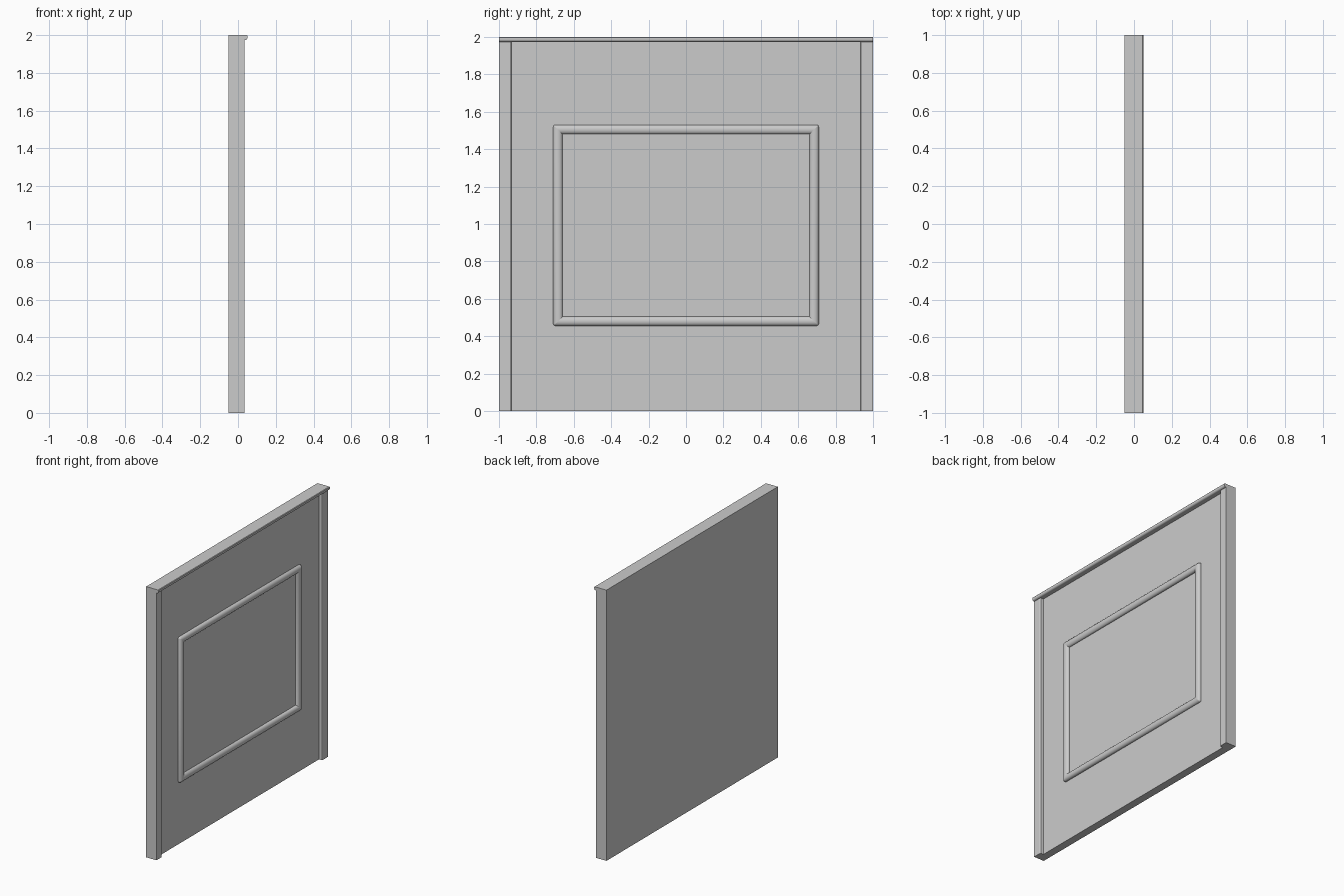
import bpy, bmesh, math

if "Cube" in bpy.data.objects:
    bpy.data.objects.remove(bpy.data.objects["Cube"])

BACK, FACE, STILE, FRONT = -0.05, 0.008, 0.034, 0.05


def make(name, rings, cap=True, closed=False, smooth=False):
    """Skin a list of equal-length closed rings into a mesh object."""
    bm = bmesh.new()
    vs = [[bm.verts.new(p) for p in r] for r in rings]
    n = len(rings[0])
    for i in range(len(vs) if closed else len(vs) - 1):
        a, b = vs[i], vs[(i + 1) % len(vs)]
        for j in range(n):
            k = (j + 1) % n
            bm.faces.new((a[j], a[k], b[k], b[j]))
    if cap and not closed:
        bm.faces.new(vs[0])
        bm.faces.new(vs[-1])
    bmesh.ops.recalc_face_normals(bm, faces=bm.faces)
    me = bpy.data.meshes.new(name)
    bm.to_mesh(me)
    bm.free()
    ob = bpy.data.objects.new(name, me)
    bpy.context.collection.objects.link(ob)
    if smooth:
        bpy.context.view_layer.objects.active = ob
        ob.select_set(True)
        bpy.ops.object.shade_smooth_by_angle(angle=math.radians(40))
        ob.select_set(False)
    return ob


# Wall slab with raised edge stiles, extruded from its plan outline
half = [(STILE, 1), (STILE, 0.942), (STILE - 0.004, 0.935), (FACE, 0.933)]
plan = [(BACK, -1), (BACK, 1)] + half + [(x, -y) for x, y in reversed(half)]
make("wall_panel", [[(x, y, z) for x, y in plan] for z in (0, 2)])

# Rounded top rail running the full width
rail = [(FACE - 0.002, 2), (FRONT - 0.004, 2), (FRONT, 1.996)]
cx, cz, r = FRONT - 0.013, 1.987, 0.013
rail += [(cx + r * math.cos(t), cz - r * math.sin(t))
         for t in [i * math.pi / 12 for i in range(7)]]
rail += [(FACE - 0.002, cz - r)]
make("top_rail", [[(x, y, z) for x, z in rail] for y in (-1, 1)], smooth=True)

# Picture-frame moulding: rounded profile swept round mitred rectangle
W, H = 0.05, 0.024
profile = [(0, -0.003), (0, 0.004)]
profile += [(W / 2 - W / 2 * math.cos(t), 0.004 + (H - 0.004) * math.sin(t))
            for t in [i * math.pi / 12 for i in range(1, 12)]]
profile += [(W, 0.004), (W, -0.003)]
Y, Z0, Z1, R = 0.71, 0.455, 1.53, 0.012
rings = []
for q, (sy, sz) in enumerate([(1, 1), (-1, 1), (-1, -1), (1, -1)]):
    for s in range(4):
        a = math.radians(q * 90 + s * 30)
        ring = []
        for inset, h in profile:
            rr = max(R - inset, 0.0005)
            edge = max(inset, R - rr) + rr
            zc = (Z1 - edge) if sz > 0 else (Z0 + edge)
            ring.append((FACE + h, sy * (Y - edge) + rr * math.cos(a), zc + rr * math.sin(a)))
        rings.append(ring)
make("frame_moulding", rings, closed=True, smooth=True)
